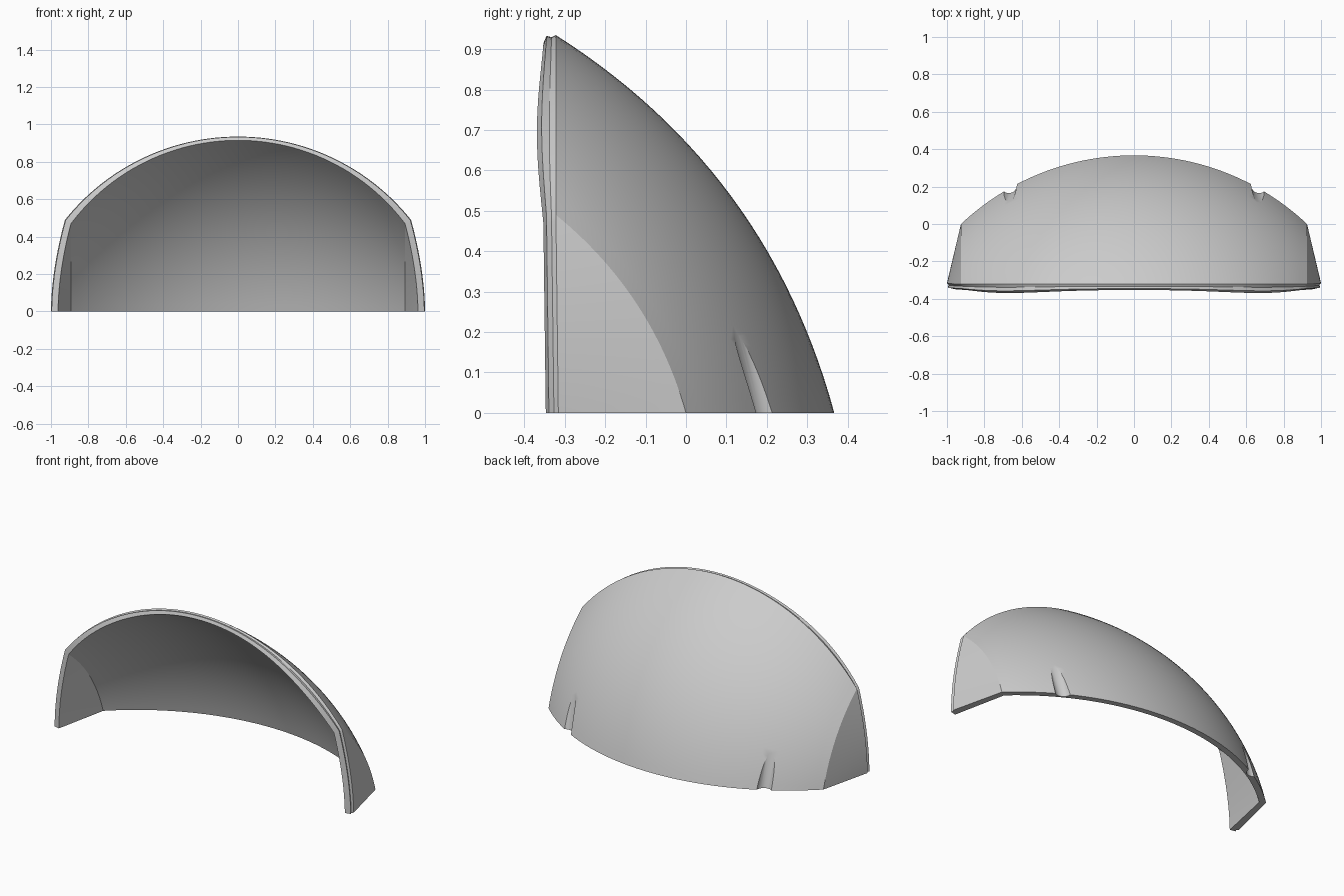
import bpy, bmesh, math
from mathutils import Vector

cube = bpy.data.objects.get("Cube")
if cube:
    bpy.data.objects.remove(cube)

grey = bpy.data.materials.new("light_grey")
grey.use_nodes = True
grey.diffuse_color = (0.6, 0.6, 0.6, 1)
grey.node_tree.nodes["Principled BSDF"].inputs["Base Color"].default_value = (0.6, 0.6, 0.6, 1)

COLS, ROWS, PANEL = 48, 28, 6


def arc_drop(x, half, drop):
    """Fall of a circular arc that drops by `drop` at x = half."""
    r = (half * half + drop * drop) / (2 * drop)
    return r - math.sqrt(r * r - x * x)


class Skin:
    """One side of the shell: a curved hood with two flared cheek panels."""

    def __init__(self, half, top, top_drop, back, back_drop, flare, front, wave):
        self.half, self.top, self.top_drop = half, top, top_drop
        self.back, self.back_drop, self.flare = back, back_drop, flare
        self.front, self.wave = front, wave

    def hood(self, x, t):
        """Point on the hood, from the front lip (t=0) to the base (t=1)."""
        u = min(1, abs(x) / self.half)
        y0 = self.front - self.wave * math.sin(math.pi * u ** 2.4)
        a = Vector((x, y0, self.top - arc_drop(x, self.half, self.top_drop)))
        b = Vector((x, self.back - arc_drop(x, self.half, self.back_drop), 0))
        d = b - a
        normal = Vector((0, -d.z, d.y)).normalized()
        bulge = d.length * (0.097 - 0.018 * u * u)
        return a + d * t + normal * bulge * 4 * t * (1 - t)

    def cheek(self, side, t, k):
        """Point on a cheek panel, from the ridge (k=0) to the front (k=1)."""
        p = self.hood(side * self.half, t)
        h = p.z / (self.top - self.top_drop)
        q = Vector((side * (self.half + (self.flare - self.half) * (1 - h ** 1.8)),
                    self.front + 0.006 * (1 - h), p.z))
        return p.lerp(q, k)

    def grid(self):
        rows = []
        for j in range(ROWS + 1):
            t = j / ROWS
            left = [self.cheek(-1, t, 1 - k / PANEL) for k in range(PANEL)]
            mid = [self.hood(self.half * (2 * i / COLS - 1), t) for i in range(COLS + 1)]
            right = [self.cheek(1, t, (k + 1) / PANEL) for k in range(PANEL)]
            rows.append(left + mid + right)
        return rows


def front_loop(rows):
    """Lip from the left foot over the top to the right foot."""
    return ([r[0] for r in reversed(rows)] + rows[0][PANEL:-PANEL]
            + [r[-1] for r in rows])


def add_grid(bm, rows):
    vs = [[bm.verts.new(p) for p in r] for r in rows]
    for a, b in zip(vs, vs[1:]):
        for i in range(len(a) - 1):
            bm.faces.new((a[i], a[i + 1], b[i + 1], b[i]))


outer = Skin(0.925, 0.935, 0.445, 0.367, 0.367, 1.0, -0.322, 0.0)
inner = Skin(0.893, 0.915, 0.445, 0.332, 0.352, 0.962, -0.353, 0.016)
out_rows, in_rows = outer.grid(), inner.grid()

# Shell: outer skin, inner skin, grooved lip and flat base
bm = bmesh.new()
add_grid(bm, out_rows)
add_grid(bm, in_rows)
lip_out, lip_in = front_loop(out_rows), front_loop(in_rows)
lip = [lip_out]
for across, along in ((0.25, 0.35), (0.1, 0.75)):
    lip.append([Vector((a.x + (b.x - a.x) * across, a.y + (b.y - a.y) * along,
                        a.z + (b.z - a.z) * across)) for a, b in zip(lip_out, lip_in)])
lip.append(lip_in)
add_grid(bm, lip)
add_grid(bm, [out_rows[-1], in_rows[-1]])
# Close the small ends of the lip
for end in (0, -1):
    bm.faces.new([bm.verts.new(loop[end]) for loop in lip])
bmesh.ops.remove_doubles(bm, verts=bm.verts, dist=0.0002)
bmesh.ops.dissolve_degenerate(bm, edges=bm.edges, dist=0.0001)
bmesh.ops.recalc_face_normals(bm, faces=bm.faces)
mesh = bpy.data.meshes.new("visor_shell")
bm.to_mesh(mesh)
bm.free()
mesh.materials.append(grey)
shell = bpy.data.objects.new("visor_shell", mesh)
bpy.context.collection.objects.link(shell)

# Round-ended notches near the base, cut by leaning cylinders
RADIUS, DEPTH = 0.044, 0.026
for side, label in ((1, "left"), (-1, "right")):
    x = 0.66 * side
    out = Vector((0.49 * side, 0.87, 0)).normalized()
    foot = outer.hood(x, 1) + out * (RADIUS - DEPTH)
    t = next(i / 200 for i in range(200, 0, -1) if outer.hood(x, i / 200).z > 0.195)
    head = outer.hood(x, t) + out * RADIUS
    axis = head - foot
    bpy.ops.mesh.primitive_cylinder_add(vertices=32, radius=RADIUS, depth=axis.length * 3,
                                        location=(foot + head) / 2)
    cutter = bpy.context.object
    cutter.name = label + "_notch_cutter"
    cutter.rotation_euler = axis.to_track_quat('Z', 'Y').to_euler()
    cutter.data.materials.append(grey)
    cutter.hide_render = True
    cutter.hide_set(True)
    cut = shell.modifiers.new(label + "_notch", 'BOOLEAN')
    cut.operation, cut.solver, cut.object = 'DIFFERENCE', 'EXACT', cutter

# Bake the notches, then shade smooth with sharp creases
bpy.ops.object.select_all(action='DESELECT')
bpy.context.view_layer.objects.active = shell
shell.select_set(True)
for name in [m.name for m in shell.modifiers]:
    bpy.ops.object.modifier_apply(modifier=name)
for ob in [o for o in bpy.data.objects if o.name.endswith("_notch_cutter")]:
    bpy.data.objects.remove(ob)
bpy.ops.object.shade_smooth_by_angle(angle=math.radians(25))
